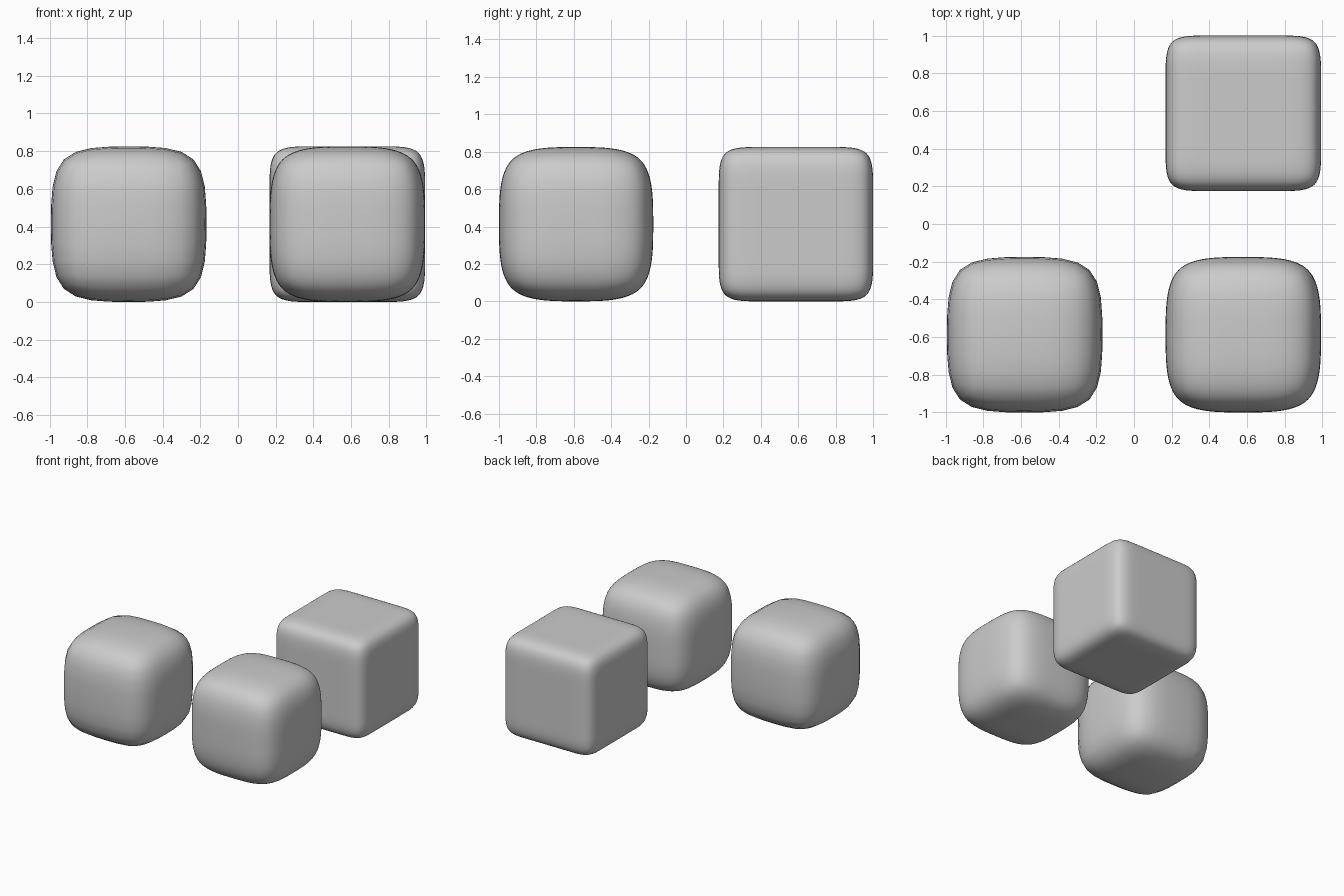
import bpy, bmesh

if "Cube" in bpy.data.objects:
    bpy.data.objects.remove(bpy.data.objects["Cube"])

SIZE = 0.825


def rounded_cube(name, x, y, cuts, levels):
    # evenly cut cage, rounded by a subdivision surface
    bm = bmesh.new()
    bmesh.ops.create_cube(bm, size=SIZE)
    bmesh.ops.subdivide_edges(bm, edges=bm.edges[:], cuts=cuts, use_grid_fill=True)
    for f in bm.faces:
        f.smooth = True
    mesh = bpy.data.meshes.new(name)
    bm.to_mesh(mesh)
    bm.free()
    ob = bpy.data.objects.new(name, mesh)
    ob.location = (x, y, SIZE / 2)
    bpy.context.collection.objects.link(ob)
    mod = ob.modifiers.new("round", 'SUBSURF')
    mod.levels = mod.render_levels = levels
    return ob


# two soft cubes in front (coarse and fine), one tighter cube behind
rounded_cube("soft_cube_coarse", -0.58, -0.5875, 1, 2)
rounded_cube("soft_cube_fine", 0.58, -0.5875, 1, 4)
rounded_cube("tight_cube", 0.58, 0.5875, 3, 3)
